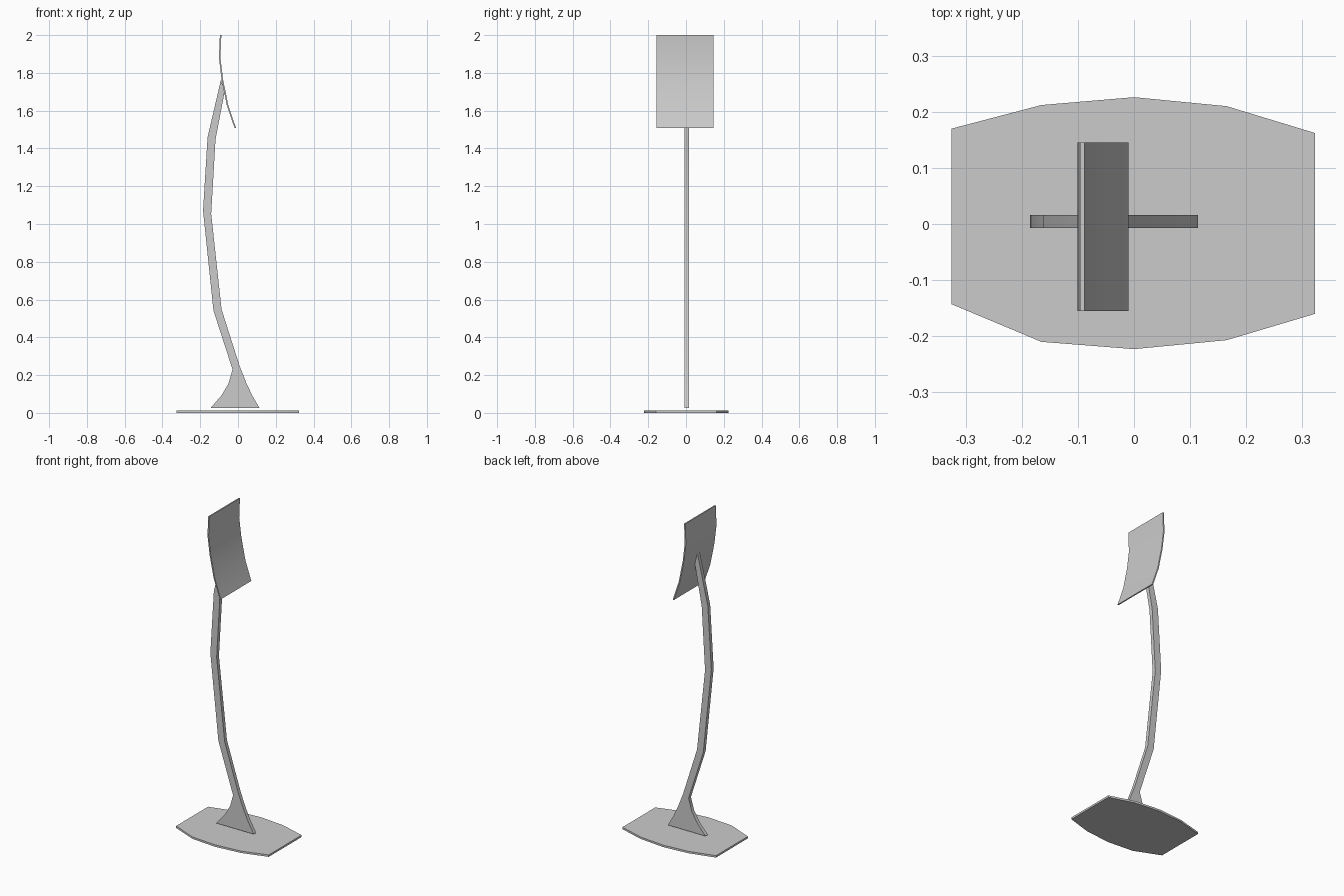
import bpy, bmesh, math
from mathutils import Vector

old = bpy.data.objects.get("Cube")
if old:
    bpy.data.objects.remove(old, do_unlink=True)

grey = bpy.data.materials.new("plain_grey")
grey.use_nodes = True
grey.diffuse_color = (0.6, 0.6, 0.6, 1)
grey.node_tree.nodes["Principled BSDF"].inputs["Base Color"].default_value = (0.6, 0.6, 0.6, 1)


def ribbon(name, rungs, offset):
    """Solid made from a strip of point pairs, extruded along offset."""
    bm = bmesh.new()
    rows = [[bm.verts.new(p) for p in pair] for pair in rungs]
    for (a, b), (c, d) in zip(rows, rows[1:]):
        bm.faces.new((a, b, d, c))
    grown = bmesh.ops.extrude_face_region(bm, geom=bm.faces[:], use_keep_orig=True)
    moved = [v for v in grown["geom"] if isinstance(v, bmesh.types.BMVert)]
    bmesh.ops.translate(bm, verts=moved, vec=Vector(offset))
    bmesh.ops.recalc_face_normals(bm, faces=bm.faces[:])
    mesh = bpy.data.meshes.new(name)
    bm.to_mesh(mesh)
    bm.free()
    mesh.materials.append(grey)
    obj = bpy.data.objects.new(name, mesh)
    bpy.context.collection.objects.link(obj)
    bpy.ops.object.select_all(action='DESELECT')
    obj.select_set(True)
    bpy.context.view_layer.objects.active = obj
    bpy.ops.object.shade_smooth_by_angle(angle=math.radians(35))
    return obj


# Thin base plate with bowed long edges: x, front y, back y
outline = [(-0.325, -0.143, 0.17), (-0.165, -0.21, 0.212), (0, -0.223, 0.226),
           (0.165, -0.207, 0.21), (0.323, -0.16, 0.162)]
ribbon("base_plate", [((x, f, 0), (x, b, 0)) for x, f, b in outline], (0, 0, 0.012))

# Curved flat stem with a flared foot: left x, left z, right x, right z
stem = [(-0.145, 0.026, 0.114, 0.026), (-0.087, 0.093, 0.075, 0.093),
        (-0.05, 0.156, 0.045, 0.156), (-0.029, 0.23, 0.008, 0.25),
        (-0.13, 0.542, -0.087, 0.548), (-0.185, 1.07, -0.142, 1.055),
        (-0.161, 1.46, -0.119, 1.447), (-0.09, 1.765, -0.071, 1.70)]
ribbon("stem", [((l, -0.007, lz), (r, -0.007, rz)) for l, lz, r, rz in stem], (0, 0.023, 0))

# Curved rectangular panel at the top
curve = [(-0.096, 2.0), (-0.101, 1.88), (-0.087, 1.765), (-0.059, 1.627), (-0.018, 1.507)]
ribbon("curved_panel", [((x, -0.155, z), (x, 0.145, z)) for x, z in curve], (0.008, 0, 0))
